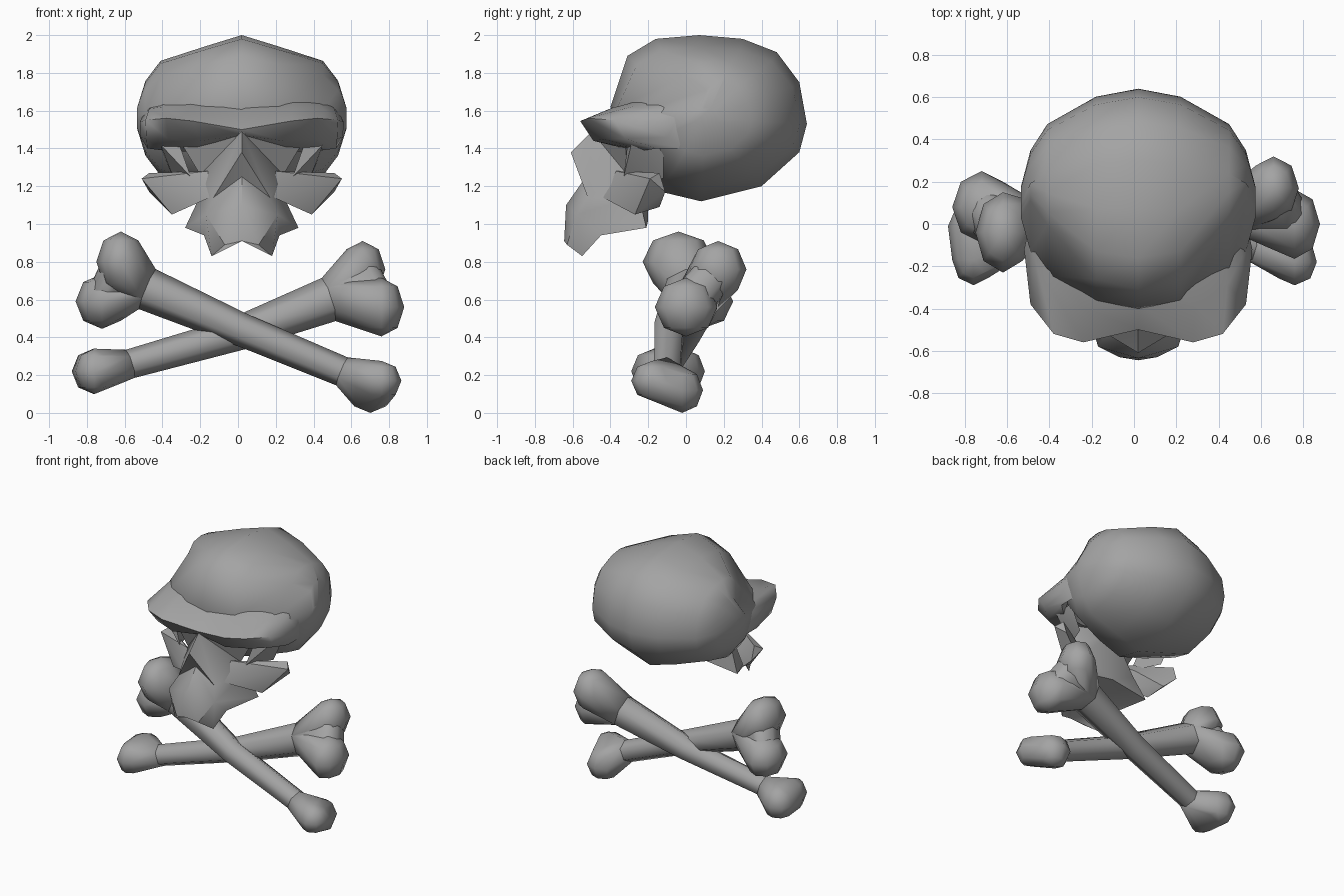
import bpy, bmesh, math
from mathutils import Vector

if "Cube" in bpy.data.objects:
    bpy.data.objects.remove(bpy.data.objects["Cube"])

CX = 0.02  # the skull's own centre line
grey = bpy.data.materials.new("bone_grey")
grey.diffuse_color = (.37, .37, .37, 1)
grey.use_nodes = True
grey.node_tree.nodes["Principled BSDF"].inputs["Base Color"].default_value = grey.diffuse_color


def finish(name, bm, angle=40):
    bmesh.ops.recalc_face_normals(bm, faces=bm.faces)
    me = bpy.data.meshes.new(name)
    bm.to_mesh(me)
    bm.free()
    me.materials.append(grey)
    me.shade_smooth()
    me.set_sharp_from_angle(angle=math.radians(angle))
    ob = bpy.data.objects.new(name, me)
    bpy.context.collection.objects.link(ob)
    return ob


def loft(bm, rings):
    rows = [[bm.verts.new(p) for p in r] for r in rings]
    n = len(rows[0])
    for a, b in zip(rows, rows[1:]):
        for i in range(n):
            j = (i + 1) % n
            bm.faces.new((a[i], a[j], b[j], b[i]))
    bm.faces.new(rows[0])
    bm.faces.new(rows[-1])


def hull(bm, pts):
    vs = [bm.verts.new(p) for p in pts]
    bmesh.ops.convex_hull(bm, input=vs)
    loose = [v for v in vs if v.is_valid and not v.link_faces]
    bmesh.ops.delete(bm, geom=loose, context='VERTS')


def flip(pts, s):
    return [(CX + s * x, y, z) for x, y, z in pts]


# Cranium: side profile scaled down towards each temple, upper forehead pulled back
profile = [(-.40, 1.62), (-.31, 1.89), (-.16, 1.98), (.07, 2.0), (.30, 1.98),
           (.48, 1.91), (.60, 1.75), (.64, 1.53), (.60, 1.38), (.40, 1.20),
           (.08, 1.12), (-.13, 1.17), (-.30, 1.40)]
# x, scale of forehead, its shift back, scale of depth, scale of height
half = [(.2, .88, 0, .93, .86), (.43, .40, .06, .69, .69),
        (.51, .22, .10, .46, .45), (.555, .10, .0, .14, .12)]
stations = [(-h[0], *h[1:]) for h in reversed(half)] + [(0, 1, 0, 1, 1)] + half


def section(x, top, shift, sy, sz):
    pts = []
    for y, z in profile:
        brow_top = z > 1.7 and y < .2
        y2 = .10 + (y - .10) * (top if brow_top else sy) + (shift if brow_top else 0)
        pts.append((CX + x, y2, 1.56 + (z - 1.56) * sz))
    return pts


bm = bmesh.new()
loft(bm, [section(*s) for s in stations])
finish("cranium", bm, 60)

# Brow ridge: five-point sections swept from temple to temple
brow = [
    [(0, -.22, 1.66), (0, -.38, 1.62), (0, -.50, 1.50), (0, -.48, 1.47), (0, -.28, 1.42)],
    [(.27, -.18, 1.67), (.27, -.39, 1.615), (.26, -.56, 1.545), (.22, -.49, 1.44),
     (.25, -.24, 1.38)],
    [(.41, -.09, 1.66), (.42, -.29, 1.62), (.40, -.52, 1.56), (.39, -.43, 1.45),
     (.42, -.22, 1.39)],
    [(.47, .02, 1.64), (.49, -.16, 1.61), (.51, -.38, 1.55), (.505, -.32, 1.45),
     (.50, -.15, 1.40)],
    [(.49, .08, 1.62), (.52, -.03, 1.58), (.54, -.12, 1.54), (.535, -.10, 1.46),
     (.50, 0, 1.40)],
]
bm = bmesh.new()
loft(bm, [flip(s, -1) for s in reversed(brow[1:])] + [flip(s, 1) for s in brow])
finish("brow_ridge", bm, 85)

# Face: nose bridge, nose opening and upper jaw, half built then mirrored
P = dict(
    bridge=(0, -.50, 1.49), tip=(0, -.61, 1.38), notch=(0, -.53, 1.25),
    corner=(.15, -.52, 1.14), gum=(0, -.635, 1.10), gumside=(.19, -.58, 1.05),
    edge=(0, -.645, .91), t1=(.09, -.63, .89), t2=(.16, -.55, .83),
    t3=(.20, -.45, .94), flare=(.30, -.21, .98), back=(.22, -.25, 1.15),
    socket=(.22, -.31, 1.26), eye=(.31, -.32, 1.41),
    palate=(0, -.2, 1.02), root=(0, -.2, 1.40))
faces = ["bridge tip corner", "bridge corner socket", "bridge socket eye",
         "tip notch corner", "notch gum gumside corner", "gum edge t1 gumside",
         "gumside t1 t2 t3", "gumside t3 flare back", "corner gumside back",
         "corner back socket", "edge palate flare t3", "edge t3 t2 t1",
         "palate root back flare", "root eye socket back", "root bridge eye"]
bm = bmesh.new()
for s in (1, -1):
    v = dict(zip(P, [bm.verts.new(p) for p in flip(P.values(), s)]))
    for f in faces:
        bm.faces.new([v[k] for k in f.split()])
bmesh.ops.remove_doubles(bm, verts=bm.verts, dist=.001)
finish("face_and_upper_jaw", bm, 45)

# Cheekbones and the struts behind the eye sockets
cheek = [(.18, -.37, 1.28), (.17, -.44, 1.14), (.37, -.27, 1.05), (.53, -.19, 1.24),
         (.49, -.14, 1.27), (.49, -.11, 1.17), (.40, -.14, 1.09), (.24, -.25, 1.20)]
strut = [(.43, -.29, 1.42), (.27, -.33, 1.25), (.44, -.12, 1.42), (.36, -.12, 1.24),
         (.33, -.31, 1.42)]
for side, s in (("right", 1), ("left", -1)):
    for part, pts in (("cheekbone", cheek), ("socket_strut", strut)):
        bm = bmesh.new()
        hull(bm, flip(pts, s))
        finish(f"{part}_{side}", bm, 35)


# Crossed bones: six-sided shaft, each end joined to two rounded knuckles
def ring(c, r, axis):
    u = axis.cross(Vector((0, 1, 0))).normalized()
    w = axis.cross(u).normalized()
    return [Vector(c) + r * (math.cos(a) * u + math.sin(a) * w)
            for a in (math.tau * i / 6 for i in range(6))]


def ball(c, r, k=1):
    pts = [(c[0], c[1], c[2] + k * r[2]), (c[0], c[1], c[2] - k * r[2])]
    for lat in (-45, 0, 45):
        w, h = k * math.cos(math.radians(lat)), k * math.sin(math.radians(lat))
        for i in range(8):
            a = math.tau * i / 8
            pts.append((c[0] + r[0] * w * math.cos(a),
                        c[1] + r[1] * w * math.sin(a), c[2] + r[2] * h))
    return pts


# web = how far the hollow between the two knuckles is filled (1 = one blunt end)
def bone(name, path, left, right, webs):
    axis = (Vector(path[-1][0]) - Vector(path[0][0])).normalized()
    rings = [ring(c, r, axis) for c, r in path]
    bm = bmesh.new()
    loft(bm, rings)
    for neck, pair, web in ((rings[0], left, webs[0]), (rings[-1], right, webs[1])):
        hull(bm, neck + ball(*pair[0], web) + ball(*pair[1], web))
        if web < 1:
            for c, r in pair:
                hull(bm, neck + ball(c, r))
    finish(name, bm, 75)


bone("front_bone",
     [((-.48, 0, .655), .115), ((.02, -.09, .44), .088), ((.55, -.10, .22), .08)],
     [((-.62, -.04, .80), (.13, .19, .16)), ((-.72, .08, .59), (.14, .17, .145))],
     [((.76, -.18, .17), (.105, .11, .105)), ((.70, -.02, .12), (.12, .11, .12))],
     (.7, 1))
bone("rear_bone",
     [((-.57, -.10, .26), .078), ((0, -.01, .42), .09), ((.48, .06, .60), .12)],
     [((-.76, -.17, .22), (.10, .12, .12)), ((-.765, -.01, .22), (.115, .11, .12))],
     [((.66, .17, .76), (.12, .15, .15)), ((.76, 0, .56), (.12, .165, .155))],
     (1, .7))
